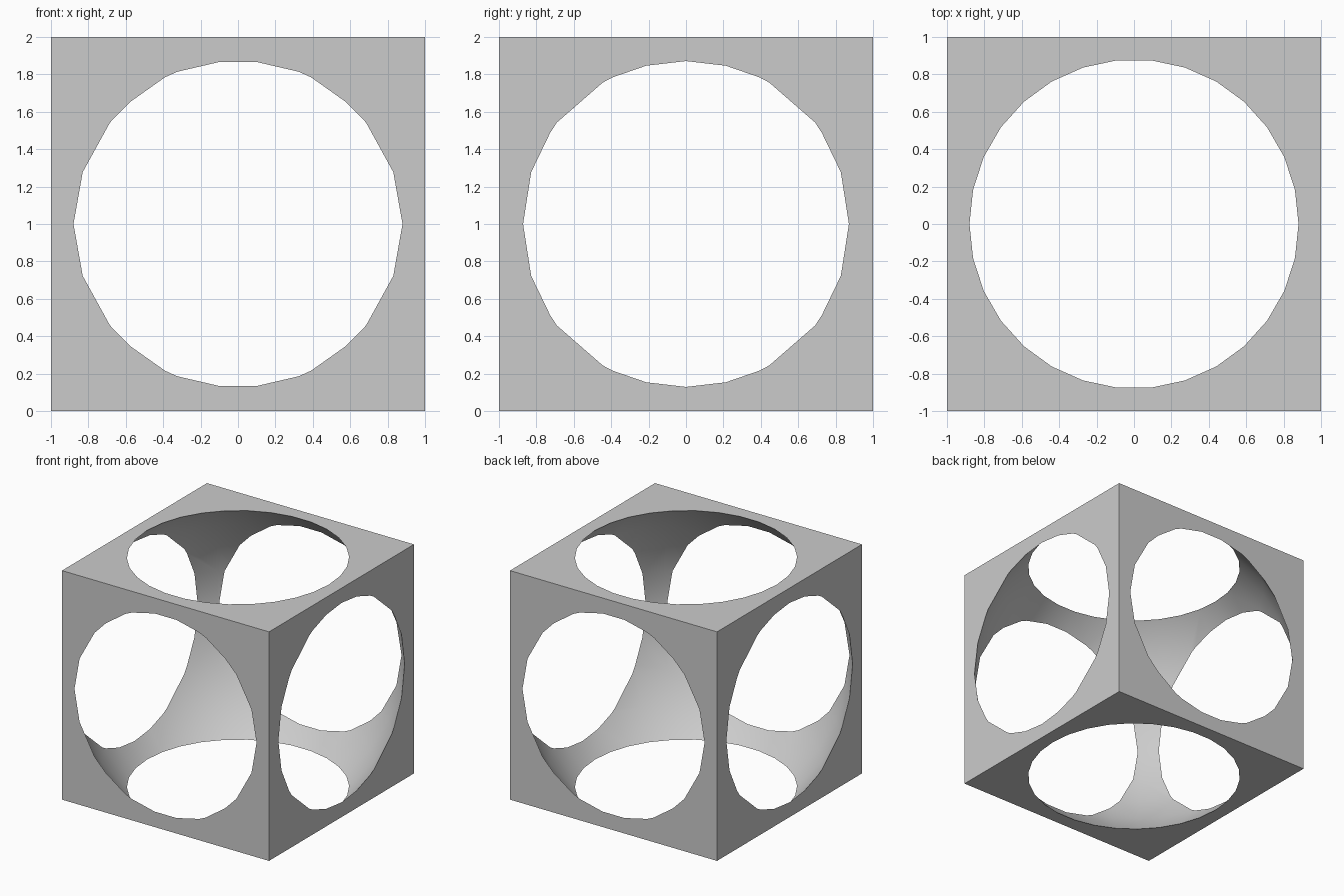
import bpy, bmesh, math

# Remove the default cube
default = bpy.data.objects.get("Cube")
if default:
    bpy.data.objects.remove(default, do_unlink=True)

SEGMENTS = 30
RADIUS = 4 / 3

grey = bpy.data.materials.new("light_grey")
grey.use_nodes = True
colour = (0.6, 0.6, 0.6, 1)
grey.diffuse_color = colour
grey.node_tree.nodes["Principled BSDF"].inputs["Base Color"].default_value = colour


def finish(name, bm):
    """Turn a bmesh into a grey object centred above the floor."""
    bmesh.ops.recalc_face_normals(bm, faces=bm.faces)
    mesh = bpy.data.meshes.new(name)
    bm.to_mesh(mesh)
    bm.free()
    mesh.materials.append(grey)
    obj = bpy.data.objects.new(name, mesh)
    obj.location.z = 1
    bpy.context.collection.objects.link(obj)
    return obj


# Solid cube
bm = bmesh.new()
bmesh.ops.create_cube(bm, size=2)
frame = finish("hollow_cube", bm)

# Faceted sphere with a ring on the equator and flat caps at the poles
bm = bmesh.new()
step = math.tau / SEGMENTS
rings = []
for k in range(-7, 8):
    z, r = RADIUS * math.sin(k * step), RADIUS * math.cos(k * step)
    rings.append([bm.verts.new((r * math.cos(i * step), r * math.sin(i * step), z))
                  for i in range(SEGMENTS)])
for low, high in zip(rings, rings[1:]):
    for i in range(SEGMENTS):
        j = (i + 1) % SEGMENTS
        bm.faces.new((low[i], low[j], high[j], high[i]))
bm.faces.new(rings[0])
bm.faces.new(rings[-1])
cutter = finish("sphere_cutter", bm)
cutter.hide_render = True

# Carve the sphere out of the cube
cut = frame.modifiers.new("carve", 'BOOLEAN')
cut.operation = 'DIFFERENCE'
cut.solver = 'EXACT'
cut.object = cutter
bpy.ops.object.select_all(action='DESELECT')
frame.select_set(True)
bpy.context.view_layer.objects.active = frame
bpy.ops.object.modifier_apply(modifier=cut.name)
bpy.data.objects.remove(cutter, do_unlink=True)

# Smooth hollow, crisp rims and cube edges
bpy.ops.object.shade_smooth_by_angle(angle=math.radians(30))
